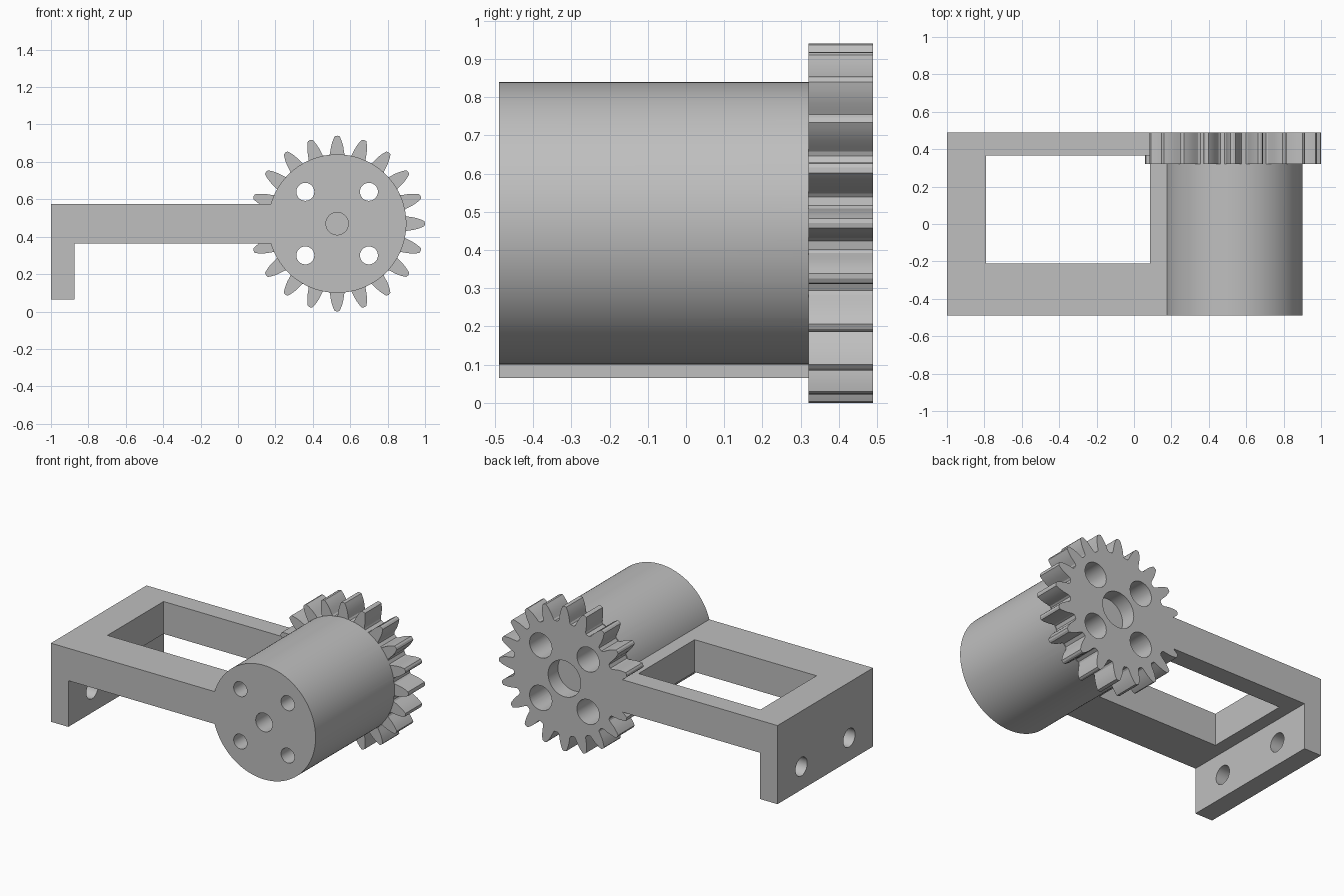
import bpy
import bmesh
from math import cos, sin, pi, radians
from mathutils import Vector

if "Cube" in bpy.data.objects:
    bpy.data.objects.remove(bpy.data.objects["Cube"], do_unlink=True)

# Single plain grey
grey = bpy.data.materials.new("plain grey")
grey.use_nodes = True
grey.diffuse_color = (0.52, 0.52, 0.52, 1)
grey.node_tree.nodes["Principled BSDF"].inputs["Base Color"].default_value = (0.52, 0.52, 0.52, 1)

HUB_X, HUB_Z = 0.53, 0.47
FRONT, BACK, GEAR_FRONT = -0.49, 0.49, 0.32
TEETH = 20


def prism(name, loop, direction):
    """Extrude a closed loop of 3D points along a direction."""
    bm = bmesh.new()
    face = bm.faces.new([bm.verts.new(p) for p in loop])
    made = bmesh.ops.extrude_face_region(bm, geom=[face])
    moved = [v for v in made["geom"] if isinstance(v, bmesh.types.BMVert)]
    bmesh.ops.translate(bm, verts=moved, vec=Vector(direction))
    bmesh.ops.recalc_face_normals(bm, faces=bm.faces)
    mesh = bpy.data.meshes.new(name)
    bm.to_mesh(mesh)
    bm.free()
    mesh.materials.append(grey)
    obj = bpy.data.objects.new(name, mesh)
    bpy.context.collection.objects.link(obj)
    return obj


def prism_y(name, profile, y0, y1):
    return prism(name, [(x, y0, z) for x, z in profile], (0, y1 - y0, 0))


def circle(cx, cy, r, n):
    return [(cx + r * cos(2 * pi * i / n), cy + r * sin(2 * pi * i / n)) for i in range(n)]


def combine(target, other, operation):
    """Apply a boolean and discard the second shape."""
    mod = target.modifiers.new(operation.lower(), 'BOOLEAN')
    mod.operation = operation
    mod.solver = 'EXACT'
    mod.object = other
    bpy.context.view_layer.objects.active = target
    bpy.ops.object.modifier_apply(modifier=mod.name)
    bpy.data.objects.remove(other, do_unlink=True)


def bore(target, dx, dz, r, y0, y1):
    combine(target, prism_y("bore", circle(HUB_X + dx, HUB_Z + dz, r, 40), y0, y1), 'DIFFERENCE')


# Bracket: flat arm with a leg hanging at the left end
bracket = prism_y("geared_bracket", [(-1, 0.065), (-0.875, 0.065), (-0.875, 0.365),
                                     (0.25, 0.365), (0.25, 0.575), (-1, 0.575)], FRONT, BACK)

# Rectangular window through the arm
window = prism("window", [(-0.79, -0.21, 0.2), (0.085, -0.21, 0.2),
                          (0.085, 0.365, 0.2), (-0.79, 0.365, 0.2)], (0, 0, 0.6))
combine(bracket, window, 'DIFFERENCE')

# Mounting holes through the leg
for y in (-0.245, 0.245):
    hole = prism("leg_hole", [(-1.1, a, b) for a, b in circle(y, 0.215, 0.06, 40)], (0.3, 0, 0))
    combine(bracket, hole, 'DIFFERENCE')

# Drum
drum = prism_y("drum", circle(HUB_X, HUB_Z, 0.37, 128), FRONT, GEAR_FRONT)
combine(bracket, drum, 'UNION')

# Gear: one tooth flank mirrored and repeated around the hub
flank = [(0.046, 0.362), (0.039, 0.372), (0.036, 0.39), (0.033, 0.41),
         (0.028, 0.43), (0.021, 0.45), (0.013, 0.467)]
tooth = flank + [(0, 0.47)] + [(-w, r) for w, r in reversed(flank)]
outline = []
for i in range(TEETH):
    a = 2 * pi * i / TEETH
    outline += [(HUB_X + r * cos(a) + w * sin(a), HUB_Z + r * sin(a) - w * cos(a))
                for w, r in tooth]
gear = prism_y("gear", outline, GEAR_FRONT, BACK)
combine(bracket, gear, 'UNION')

# Screw holes: narrow at the front, wide counterbore from the back
for dx in (-0.17, 0.17):
    for dz in (-0.17, 0.17):
        bore(bracket, dx, dz, 0.08, -0.3, 0.6)
        bore(bracket, dx, dz, 0.048, -0.6, -0.2)

# Blind shaft sockets in both ends
bore(bracket, 0, 0, 0.06, -0.6, -0.1)
bore(bracket, 0, 0, 0.117, 0.39, 0.6)

# Smooth round walls, sharp rims
bpy.ops.object.select_all(action='DESELECT')
bracket.select_set(True)
bpy.context.view_layer.objects.active = bracket
bpy.ops.object.shade_smooth_by_angle(angle=radians(25))
